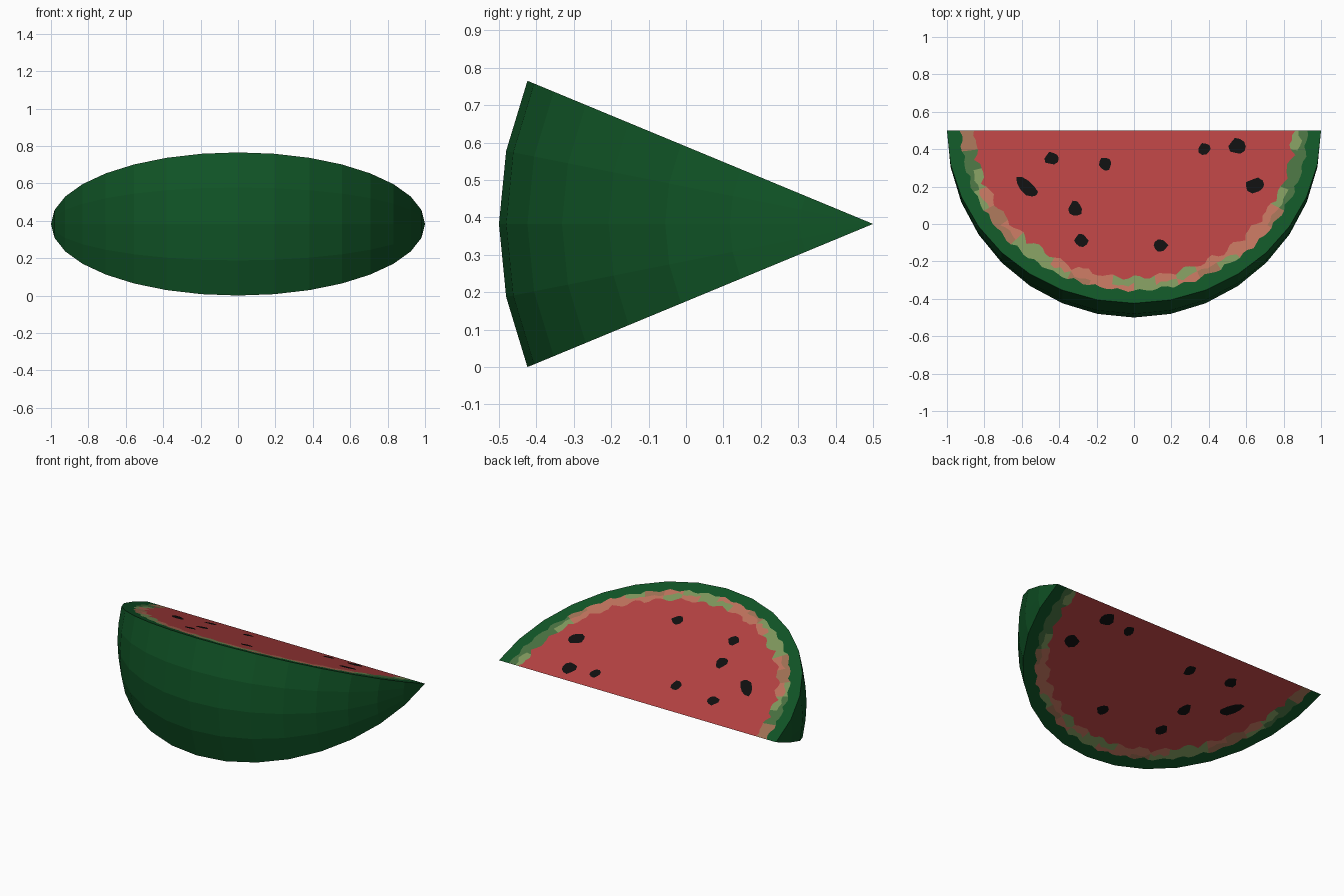
import bpy, bmesh, math, random
from mathutils import Vector

if "Cube" in bpy.data.objects:
    bpy.data.objects.remove(bpy.data.objects["Cube"])

HALF = math.radians(22.5)            # half of the wedge angle
CZ = math.sin(HALF)                  # height of the sharp inner edge
STEP = math.radians(11.25)           # facet size of the rind


def srgb(r, g, b):
    f = lambda c: (c / 12.92 if c <= 0.04045 else ((c + 0.055) / 1.055) ** 2.4)
    return (f(r / 255), f(g / 255), f(b / 255), 1)


def material(name, rgb):
    m = bpy.data.materials.new(name)
    m.diffuse_color = srgb(*rgb)
    m.use_nodes = True
    m.node_tree.nodes["Principled BSDF"].inputs["Base Color"].default_value = m.diffuse_color
    return m


GREEN = material("rind green", (16, 84, 38))
RED = material("flesh red", (179, 65, 65))
SALMON = material("pale salmon", (190, 114, 92))
OLIVE = material("light olive", (126, 150, 92))
DARK = material("dark olive", (72, 112, 64))
BROWN = material("dull tan", (160, 112, 84))
BLACK = material("seed black", (15, 15, 15))


def point(theta, phi, r=1.0):
    """Point on the melon: theta runs from +x round the front to -x."""
    return Vector((r * math.cos(theta),
                   0.5 - r * math.sin(theta) * math.cos(phi),
                   CZ + r * math.sin(theta) * math.sin(phi)))


def make(name, bm, mats):
    me = bpy.data.meshes.new(name)
    bm.to_mesh(me)
    bm.free()
    for m in mats:
        me.materials.append(m)
    ob = bpy.data.objects.new(name, me)
    bpy.context.collection.objects.link(ob)
    return ob


# Curved rind: 16 x 4 facets between the two poles on the x axis
bm = bmesh.new()
grid = [[bm.verts.new(point(i * STEP, -HALF + j * STEP)) for j in range(5)]
        for i in range(17)]
for i in range(16):
    for j in range(4):
        bm.faces.new((grid[i][j], grid[i + 1][j],
                      grid[i + 1][j + 1], grid[i][j + 1]))
bmesh.ops.remove_doubles(bm, verts=bm.verts, dist=1e-5)
bmesh.ops.recalc_face_normals(bm, faces=bm.faces)
mid = Vector((0, 0, CZ))
if sum((f.calc_center_median() - mid).dot(f.normal) for f in bm.faces) < 0:
    bmesh.ops.reverse_faces(bm, faces=bm.faces)
make("rind", bm, [GREEN])

# Mottled pale band: one letter per 7.5 degree patch
OUTER = "DDDDBSSOBSOOSSBOOOBBODDB"
INNER = "ODDOSSSSSOSOOSSSOOSBSODB"
SLOT = {"S": 2, "O": 3, "D": 4, "B": 5}
N = 96


def ring_radii(k, rng):
    """Radii of flesh edge, band middle, band edge and faceted rim."""
    t = k * math.pi / N
    rim = math.cos(STEP / 2) / math.cos(t % STEP - STEP / 2)
    if k % 6 == 0:
        rim = 1.0
    bump = abs(math.sin(k * math.pi / 5))
    return (0.868 - 0.03 * bump + rng.uniform(-.008, .008),
            0.892 + rng.uniform(-.014, .014),
            0.912 + 0.02 * abs(math.sin(k * math.pi / 4 + 1)) + rng.uniform(-.004, .004),
            rim)


# Seeds on the cut face: x, y (seen from above), width, depth, tilt
SEEDS = [(-.44, .35, .08, .07, 0), (-.155, .32, .075, .07, -.4),
         (.375, .40, .07, .065, 0), (.555, .415, .095, .09, 0),
         (.648, .205, .115, .08, .1), (-.57, .195, .15, .075, -.75),
         (-.315, .08, .075, .085, 0), (-.283, -.09, .075, .07, 0),
         (.143, -.115, .08, .065, 0)]

for side, label in ((1, "upper"), (-1, "lower")):
    phi = side * HALF
    order = -side

    # Cut face: red flesh, two mottled rings, green edge
    rng = random.Random(4)
    bm = bmesh.new()
    hub = bm.verts.new(point(0, phi, 0))
    rows = [[bm.verts.new(point(k * math.pi / N, phi, r)) for r in ring_radii(k, rng)]
            for k in range(N + 1)]
    for k in range(N):
        a, b = rows[k], rows[k + 1]
        patch = k // 4
        strips = [((hub, a[0], b[0]), 1),
                  ((a[0], a[1], b[1], b[0]), SLOT[INNER[patch]]),
                  ((a[1], a[2], b[2], b[1]), SLOT[OUTER[patch]]),
                  ((a[2], a[3], b[3], b[2]), 0)]
        for vs, slot in strips:
            bm.faces.new(vs[::order]).material_index = slot
    make(label + "_cut_face", bm, [GREEN, RED, SALMON, OLIVE, DARK, BROWN])

    # Seeds as very thin irregular plates just above the cut face
    rng = random.Random(9)
    lift = Vector((0, math.sin(phi), math.cos(phi))) * side * 0.002
    bm = bmesh.new()
    for x, y, w, d, tilt in SEEDS:
        ring = []
        for i in range(10):
            a = i * math.tau / 10
            s = rng.uniform(0.82, 1.1)
            u, v = s * w / 2 * math.cos(a), s * d / 2 * math.sin(a)
            px = x + u * math.cos(tilt) - v * math.sin(tilt)
            py = y + u * math.sin(tilt) + v * math.cos(tilt)
            pv = (0.5 - py)
            ring.append(bm.verts.new(
                Vector((px, py, CZ + pv * math.tan(phi))) + lift))
        bm.faces.new(ring[::side])
    make(label + "_seeds", bm, [BLACK])
